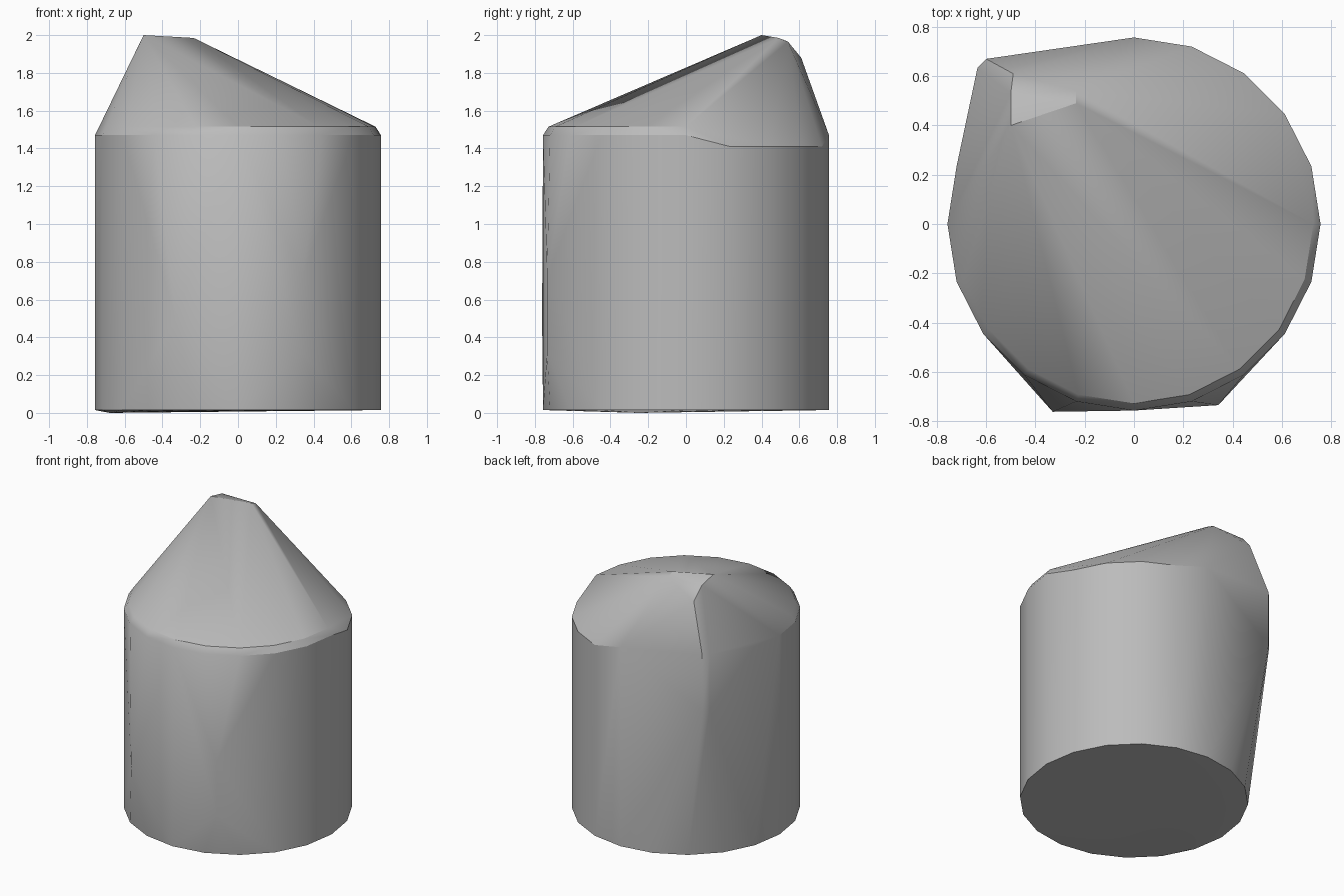
import bpy
import bmesh
from math import cos, sin, radians

cube = bpy.data.objects.get("Cube")
if cube:
    bpy.data.objects.remove(cube)

SIDES = 20
RADIUS = 0.757


def ring_point(radius, angle, z):
    return (radius * cos(radians(angle)), radius * sin(radians(angle)), z)


# Drum: base ring, outer rim and a small bevelled inner rim
points = []
for i in range(SIDES):
    angle = 360 * i / SIDES
    cut_corner = 15 < angle < 75
    points.append(ring_point(RADIUS, angle, 0.015))
    points.append(ring_point(RADIUS, angle, 1.41 if cut_corner else 1.47))
    if angle < 15 or angle > 185:
        points.append(ring_point(0.728, angle, 1.515))

# Off-centre peak
points += [(-0.50, 0.40, 2.0), (-0.235, 0.49, 1.985), (-0.235, 0.54, 1.965),
           (-0.50, 0.53, 1.97), (-0.49, 0.61, 1.88)]

# Bulging back corner below the peak
for z in (1.13, 1.54):
    points += [(-0.60, 0.67, z), (-0.635, 0.635, z)]

# Slight swellings low on the front wall
points += [(-0.33, -0.762, 0.50), (0.342, -0.735, 0.32), (0.342, -0.735, 0.72)]

# Small low spot under the base
points.append((-0.68, -0.25, 0.0))

# Wrap the points in one faceted skin
bm = bmesh.new()
for p in points:
    bm.verts.new(p)
hull = bmesh.ops.convex_hull(bm, input=bm.verts)
loose = [v for v in bm.verts if not v.link_faces]
bmesh.ops.delete(bm, geom=loose, context='VERTS')
bmesh.ops.recalc_face_normals(bm, faces=bm.faces)
mesh = bpy.data.meshes.new("peaked_drum")
bm.to_mesh(mesh)
bm.free()
body = bpy.data.objects.new("peaked_drum", mesh)
bpy.context.collection.objects.link(body)

# Plain grey surface
grey = bpy.data.materials.new("plain_grey")
grey.use_nodes = True
colour = (0.5, 0.5, 0.5, 1)
grey.diffuse_color = colour
grey.node_tree.nodes["Principled BSDF"].inputs["Base Color"].default_value = colour
mesh.materials.append(grey)

# Smooth walls with crisp rim
bpy.ops.object.select_all(action='DESELECT')
body.select_set(True)
bpy.context.view_layer.objects.active = body
bpy.ops.object.shade_smooth_by_angle(angle=radians(30))
